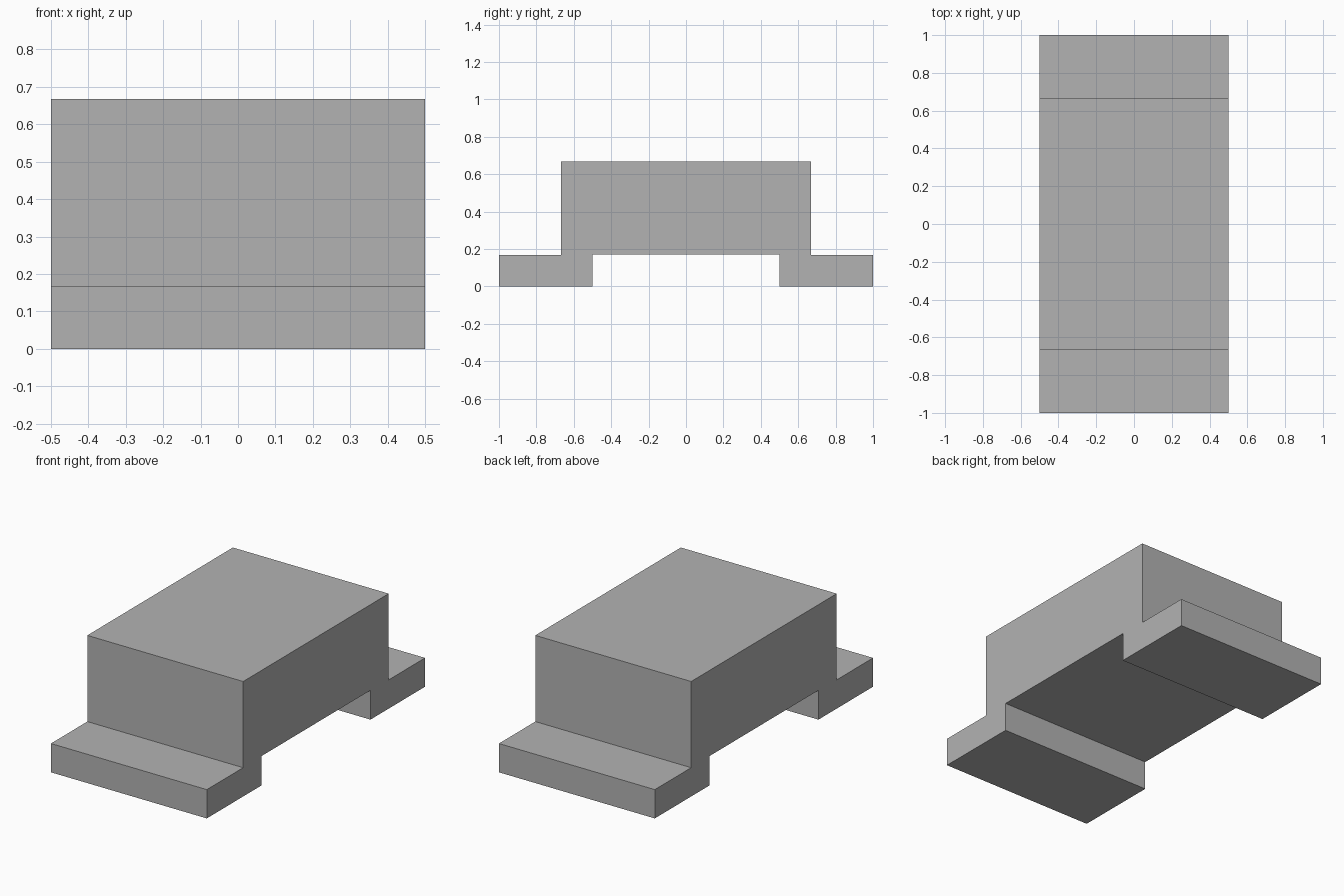
import bpy
import bmesh

cube = bpy.data.objects.get("Cube")
if cube:
    bpy.data.objects.remove(cube, do_unlink=True)

# Plain grey material
GREY = (0.45, 0.45, 0.45, 1)
mat = bpy.data.materials.new("grey")
mat.use_nodes = True
mat.diffuse_color = GREY
mat.node_tree.nodes["Principled BSDF"].inputs["Base Color"].default_value = GREY

# Half of the side profile (y, z), mirrored to give the full bridge outline
half = [(0.5, 0.17), (0.5, 0), (1, 0), (1, 0.167), (0.667, 0.167), (0.667, 0.667)]
outline = half + [(-y, z) for y, z in reversed(half)]
WIDTH = 1.0

# Raised block with two foot ledges, extruded across the width
bm = bmesh.new()
side = bm.faces.new([bm.verts.new((-WIDTH / 2, y, z)) for y, z in outline])
result = bmesh.ops.extrude_face_region(bm, geom=[side], use_keep_orig=True)
moved = [v for v in result["geom"] if isinstance(v, bmesh.types.BMVert)]
bmesh.ops.translate(bm, verts=moved, vec=(WIDTH, 0, 0))
bmesh.ops.recalc_face_normals(bm, faces=bm.faces)

mesh = bpy.data.meshes.new("bridge_block")
bm.to_mesh(mesh)
bm.free()
mesh.materials.append(mat)
bpy.context.collection.objects.link(bpy.data.objects.new("bridge_block", mesh))
